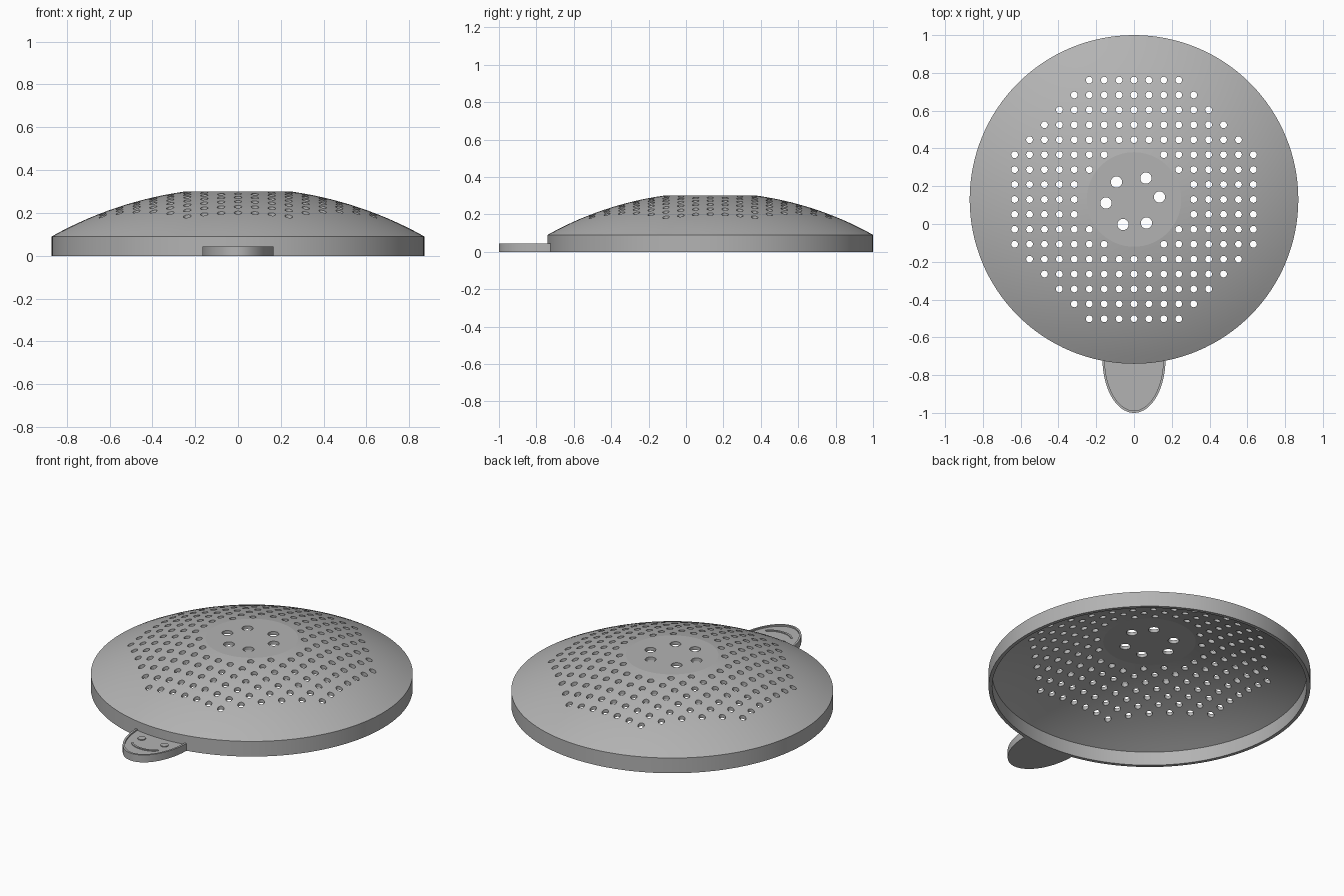
import bpy, bmesh
from math import sin, cos, pi, sqrt, radians, asin
from mathutils import Matrix, Vector

cube = bpy.data.objects.get("Cube")
if cube:
    bpy.data.objects.remove(cube, do_unlink=True)

CY = 0.13          # centre of the dome in y
R, SPHERE_R = 0.87, 1.78
TOP, FLAT_R, WALL = 0.30, 0.25, 0.02

grey = bpy.data.materials.new("plain grey")
grey.use_nodes = True
grey.diffuse_color = (0.45, 0.45, 0.45, 1)
grey.node_tree.nodes["Principled BSDF"].inputs["Base Color"].default_value = grey.diffuse_color


def make_object(name, bm):
    bmesh.ops.recalc_face_normals(bm, faces=bm.faces)
    mesh = bpy.data.meshes.new(name)
    bm.to_mesh(mesh)
    bm.free()
    mesh.materials.append(grey)
    ob = bpy.data.objects.new(name, mesh)
    bpy.context.collection.objects.link(ob)
    return ob


def smooth(ob, angle):
    bpy.ops.object.select_all(action="DESELECT")
    ob.select_set(True)
    bpy.context.view_layer.objects.active = ob
    bpy.ops.object.shade_smooth_by_angle(angle=radians(angle))


def add_cylinder(bm, x, y, z0, z1, r, sides=24):
    bmesh.ops.create_cone(bm, cap_ends=True, segments=sides, radius1=r, radius2=r,
                          depth=z1 - z0, matrix=Matrix.Translation((x, y, (z0 + z1) / 2)))


def add_prism(bm, outline, z0, z1):
    face = bm.faces.new([bm.verts.new((x, y, z0)) for x, y in outline])
    new = bmesh.ops.extrude_face_region(bm, geom=[face], use_keep_orig=True)
    verts = [v for v in new["geom"] if isinstance(v, bmesh.types.BMVert)]
    bmesh.ops.translate(bm, verts=verts, vec=(0, 0, z1 - z0))


# Dome: hollow lathed shell with a flat crown and an upright rim
def arc(r_end, drop, steps=14):
    a0, a1 = asin(FLAT_R / SPHERE_R), asin(r_end / SPHERE_R)
    base = TOP - SPHERE_R * cos(a0) - drop
    angles = [a0 + (a1 - a0) * i / steps for i in range(steps + 1)]
    return [(SPHERE_R * sin(a), base + SPHERE_R * cos(a)) for a in angles]


profile = ([(0, TOP)] + arc(R, 0) + [(R, 0), (R - WALL, 0)]
           + arc(R - WALL, WALL)[::-1] + [(0, TOP - WALL)])
bm = bmesh.new()
verts = [bm.verts.new((r, CY, z)) for r, z in profile]
edges = [bm.edges.new(pair) for pair in zip(verts, verts[1:])]
bmesh.ops.spin(bm, geom=verts + edges, cent=(0, CY, 0), axis=(0, 0, 1),
               angle=2 * pi, steps=128)
bmesh.ops.remove_doubles(bm, verts=bm.verts, dist=0.0001)
dome = make_object("strainer_dome", bm)

# Drain holes: an octagonal grid with a clear middle, and six larger ones on the crown
bm = bmesh.new()
PITCH = 0.079
for i in range(-8, 9):
    for j in range(-8, 9):
        if abs(i) + abs(j) <= 11 and i * i + j * j > 11:
            add_cylinder(bm, i * PITCH, CY + j * PITCH, 0.05, 0.4, 0.018, 16)
for x, y in [(-0.093, 0.222), (0.063, 0.243), (0.135, 0.143),
             (0.066, 0.005), (-0.058, -0.003), (-0.148, 0.111)]:
    add_cylinder(bm, x, y, 0.05, 0.4, 0.03)
cutter = make_object("hole_cutter", bm)
cutter.hide_render = True

cut = dome.modifiers.new("holes", "BOOLEAN")
cut.operation, cut.solver, cut.object = "DIFFERENCE", "EXACT", cutter
bpy.context.view_layer.objects.active = dome
bpy.ops.object.modifier_apply(modifier=cut.name)
bpy.data.objects.remove(cutter, do_unlink=True)
smooth(dome, 6)


# Pull tab: half ellipse whose back follows the rim
def tab_outline(a, b, back_r, y0=-0.715, steps=40):
    front = [(a * cos(t), y0 - b * sin(t)) for t in (pi * k / steps for k in range(steps + 1))]
    xs = [-a + 2 * a * k / 12 for k in range(13)]
    return front + [(x, CY - sqrt(back_r ** 2 - x * x)) for x in xs]


bm = bmesh.new()
add_prism(bm, tab_outline(0.167, 0.285, 0.86), 0, 0.036)
smooth(make_object("pull_tab", bm), 25)

# Raised border around the tab
bm = bmesh.new()
steps = 40
rings = []
for inset, z in [(0, 0.034), (0, 0.044), (0.012, 0.044), (0.012, 0.034)]:
    rings.append([bm.verts.new(((0.167 - inset) * cos(pi * k / steps),
                                -0.715 - (0.285 - inset) * sin(pi * k / steps), z))
                  for k in range(steps + 1)])
for p, q in zip(rings, rings[1:] + rings[:1]):
    for k in range(steps):
        bm.faces.new((p[k], p[k + 1], q[k + 1], q[k]))
for end in (0, steps):
    bm.faces.new([ring[end] for ring in rings])
smooth(make_object("tab_border", bm), 25)

# Low relief on the tab: two round studs and a curved bar
bm = bmesh.new()
for side in (-1, 1):
    add_cylinder(bm, side * 0.075, -0.80, 0.034, 0.041, 0.022)
angles = [pi * (0.15 + 0.7 * k / 16) for k in range(17)]
bar = [(0.1 * cos(t), -0.845 - 0.07 * sin(t)) for t in angles]
bar += [(0.09 * cos(t), -0.845 - 0.058 * sin(t)) for t in reversed(angles)]
add_prism(bm, bar, 0.034, 0.041)
smooth(make_object("tab_relief", bm), 25)
